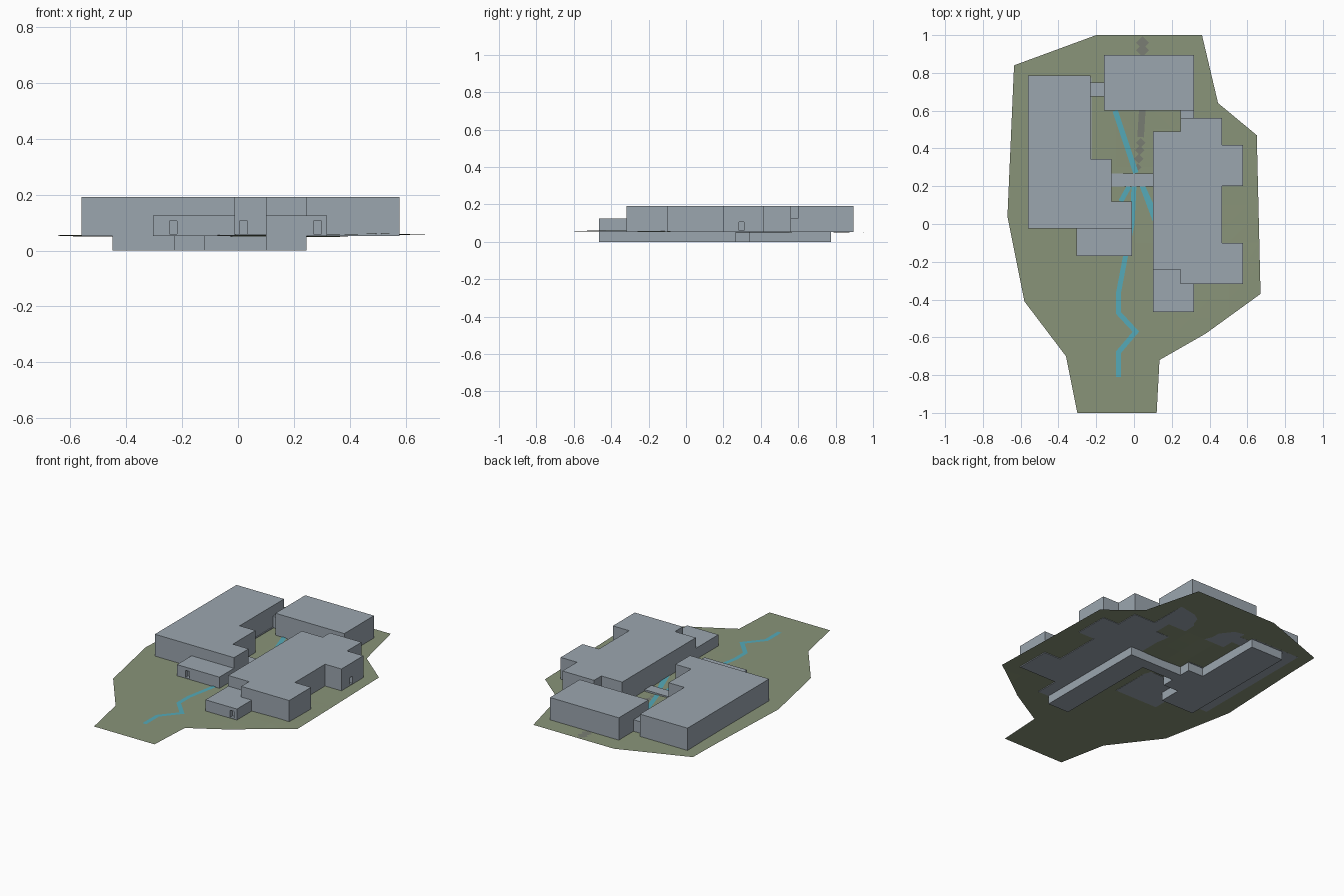
import bpy, bmesh, math
from mathutils import Vector

if "Cube" in bpy.data.objects:
    bpy.data.objects.remove(bpy.data.objects["Cube"])


def material(name, rgb):
    m = bpy.data.materials.new(name)
    m.diffuse_color = (*rgb, 1)
    m.use_nodes = True
    m.node_tree.nodes["Principled BSDF"].inputs["Base Color"].default_value = m.diffuse_color
    return m


WALL = material("blue grey concrete", (0.33, 0.38, 0.43))
GRASS = material("olive grass", (0.25, 0.295, 0.19))
WATER = material("teal water", (0.09, 0.40, 0.48))
GRAVEL = material("grey gravel", (0.19, 0.205, 0.17))


def finish(name, bm, mat):
    me = bpy.data.meshes.new(name)
    bm.to_mesh(me)
    bm.free()
    me.materials.append(mat)
    ob = bpy.data.objects.new(name, me)
    bpy.context.collection.objects.link(ob)
    return ob


def prism(name, pts, z0, z1, mat=WALL):
    """Footprint polygon raised into a closed block."""
    bm = bmesh.new()
    f = bm.faces.new([bm.verts.new((x, y, z0)) for x, y in pts])
    r = bmesh.ops.extrude_face_region(bm, geom=[f])
    top = [v for v in r["geom"] if isinstance(v, bmesh.types.BMVert)]
    bmesh.ops.translate(bm, verts=top, vec=(0, 0, z1 - z0))
    bmesh.ops.recalc_face_normals(bm, faces=bm.faces)
    return finish(name, bm, mat)


def rect(x0, x1, y0, y1):
    return [(x0, y0), (x1, y0), (x1, y1), (x0, y1)]


def ground_z(x, y):
    """Gentle valley in the middle, a rise to the east, a fall to the north."""
    dip = 0.007 * math.exp(-((x - 0.05) / 0.12) ** 2 - ((y - 0.35) / 0.35) ** 2)
    rise = 0.006 * math.exp(-((x - 0.5) / 0.15) ** 2 - ((y + 0.4) / 0.25) ** 2)
    return 0.055 - dip + rise - 0.006 * max(0, y - 0.6) / 0.4


def drape(name, polys, lift, mat, step=0.1):
    """Flat polygons cut on a grid and laid over the ground."""
    bm = bmesh.new()
    for pts in polys:
        bm.faces.new([bm.verts.new((x, y, 0)) for x, y in pts])
    for axis in ((1, 0, 0), (0, 1, 0)):
        for i in range(-10, 11):
            bmesh.ops.bisect_plane(bm, geom=bm.verts[:] + bm.edges[:] + bm.faces[:],
                                   plane_co=Vector(axis) * (i * step + 0.003), plane_no=axis)
    bmesh.ops.recalc_face_normals(bm, faces=bm.faces)
    for f in bm.faces:
        if f.normal.z < 0:
            f.normal_flip()
    bmesh.ops.triangulate(bm, faces=bm.faces)
    for v in bm.verts:
        v.co.z = ground_z(v.co.x, v.co.y) + lift
    return finish(name, bm, mat)


def ribbon(path, width):
    """Mitred strip of quads along a path."""
    p = [Vector(q) for q in path]
    sides = []
    for i, c in enumerate(p):
        a = (c - p[i - 1]).normalized() if i else (p[1] - c).normalized()
        b = (p[i + 1] - c).normalized() if i < len(p) - 1 else a
        t = (a + b).normalized()
        n = Vector((-t.y, t.x)) * (width / 2 / max(0.5, t.dot(a)))
        sides.append((c + n, c - n))
    return [[l0, r0, r1, l1] for (l0, r0), (l1, r1) in zip(sides, sides[1:])]


# Terrain sheet
drape("ground", [[(-.30, -1), (.12, -1), (.135, -.72), (.38, -.58), (.67, -.37), (.65, .47),
                  (.445, .64), (.36, 1), (-.20, 1), (-.635, .84), (-.67, .04),
                  (-.58, -.41), (-.36, -.70)]], 0, GRASS)

# Stream with its side channels
stream = ribbon([(-.10, .60), (.01, .27)], .028)
stream += ribbon([(.0, .20), (-.01, 0), (-.045, -.17), (-.083, -.37), (-.083, -.47),
                  (.01, -.57), (-.083, -.68), (-.083, -.81)], .026)
stream += ribbon([(-.025, .20), (-.07, .12)], .026)
stream.append([(.03, .20), (.06, .20), (.105, .10), (.105, .0)])
drape("stream", stream, .003, WATER)

# Broken gravel trail
trail = ribbon([(.035, .46), (.045, .62)], .035)
for x, y, s in [(.02, .30, .02), (.025, .345, .025), (.03, .39, .025), (.035, .43, .025),
                (.045, .92, .035), (.045, .96, .035)]:
    trail.append([(x - s, y), (x, y - s), (x + s, y), (x, y + s)])
drape("gravel_trail", trail, .0015, GRAVEL)

# Main upper blocks
BASE, LOW, HIGH = .052, .125, .192
west = prism("west_wing", [(-.56, -.025), (-.01, -.025), (-.01, .12), (-.12, .12), (-.12, .345),
                           (-.23, .345), (-.23, .785), (-.56, .785)], BASE, HIGH)
north = prism("north_wing", rect(-.16, .318, .60, .895), BASE, HIGH)
east = prism("east_wing", [(.1, -.24), (.245, -.24), (.245, -.318), (.578, -.318), (.578, -.10),
                           (.465, -.10), (.465, .20), (.578, .20), (.578, .418), (.465, .418),
                           (.465, .562), (.245, .562), (.245, .49), (.1, .49)], BASE, HIGH)

# Low annexes and links
annex_w = prism("southwest_annex", rect(-.305, -.01, -.17, -.025), BASE, LOW)
annex_e = prism("southeast_annex", [(.1, -.465), (.318, -.465), (.318, -.318), (.245, -.318),
                                    (.245, -.24), (.1, -.24)], BASE, LOW)
prism("northeast_link", rect(.245, .318, .562, .60), BASE, LOW)
prism("northwest_link", rect(-.23, -.16, .675, .75), BASE, LOW)

# Sunken lower storey, its middle part forming the bridge over the stream
prism("lower_storey", [(.1, -.465), (.245, -.465), (.245, .268), (-.12, .268), (-.12, .34),
                       (-.225, .34), (-.225, .775), (-.45, .775), (-.45, -.02), (-.225, -.02),
                       (-.225, .12), (-.12, .12), (-.12, .198), (.1, .198)], 0, .06)

# Doorways cut into the walls
for ob, x, y, along_x in [(annex_w, -.232, -.17, True), (annex_e, .284, -.465, True),
                          (east, .578, .297, False), (north, .02, .60, True)]:
    a, b = (.014, .025) if along_x else (.025, .014)
    cutter = prism(ob.name + "_door_cutter", rect(x - a, x + a, y - b, y + b), .060, .105)
    cutter.hide_render = True
    cutter.hide_set(True)
    mod = ob.modifiers.new("doorway", "BOOLEAN")
    mod.operation = "DIFFERENCE"
    mod.solver = "EXACT"
    mod.object = cutter
